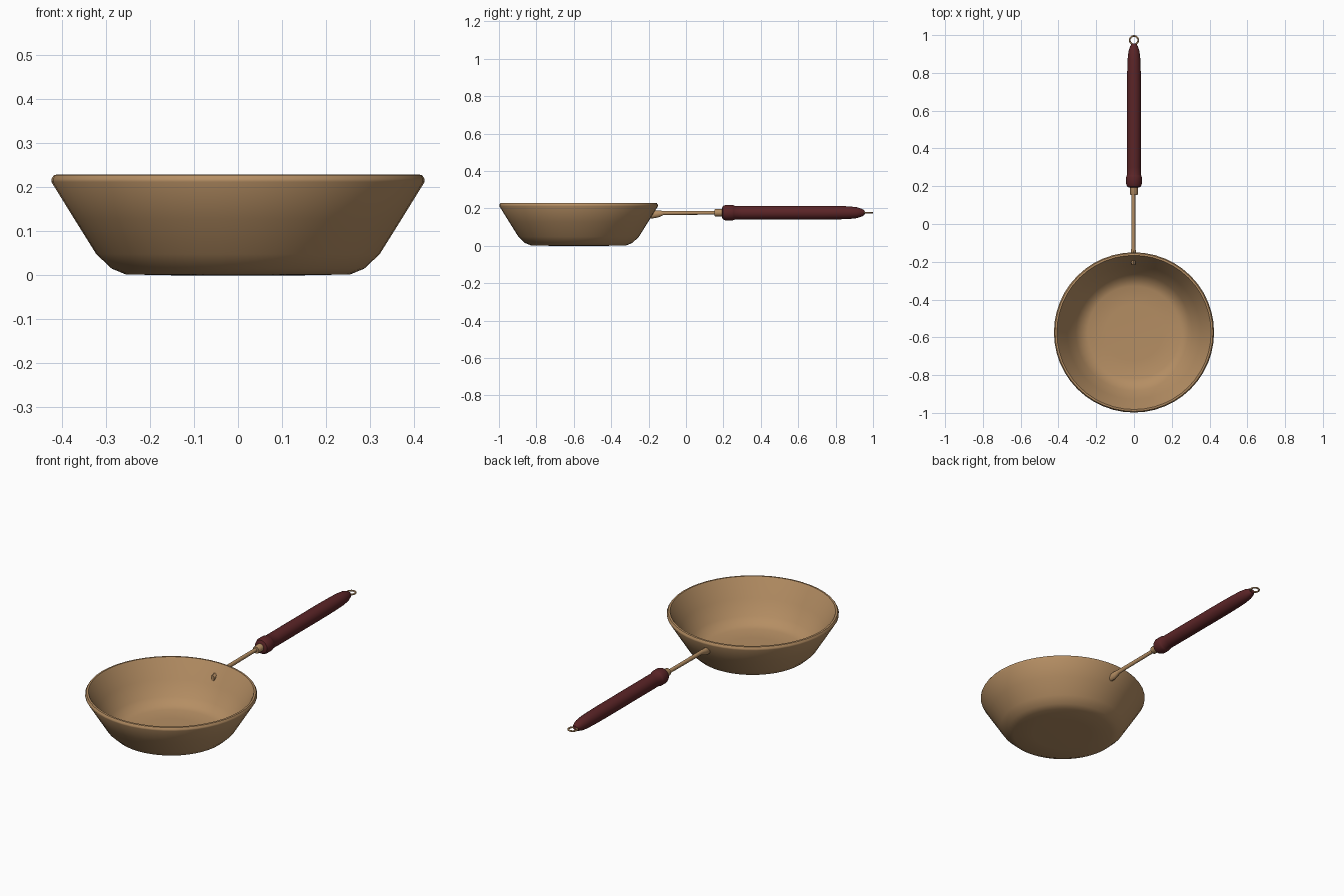
import bpy, bmesh, math
from mathutils import Matrix, Vector

if "Cube" in bpy.data.objects:
    bpy.data.objects.remove(bpy.data.objects["Cube"])


def material(name, rgb):
    m = bpy.data.materials.new(name)
    m.diffuse_color = (*rgb, 1)
    m.use_nodes = True
    m.node_tree.nodes["Principled BSDF"].inputs["Base Color"].default_value = m.diffuse_color
    return m


TAN = material("tan metal", (0.46, 0.27, 0.125))
MAROON = material("dark red wood", (0.105, 0.018, 0.020))


def finish(bm, name, mat, angle=35):
    bmesh.ops.remove_doubles(bm, verts=bm.verts, dist=1e-5)
    bmesh.ops.recalc_face_normals(bm, faces=bm.faces)
    me = bpy.data.meshes.new(name)
    bm.to_mesh(me)
    bm.free()
    me.materials.append(mat)
    ob = bpy.data.objects.new(name, me)
    bpy.context.collection.objects.link(ob)
    bpy.ops.object.select_all(action='DESELECT')
    ob.select_set(True)
    bpy.context.view_layer.objects.active = ob
    bpy.ops.object.shade_smooth_by_angle(angle=math.radians(angle))
    return ob


def lathe(name, profile, steps, mat, matrix, angle=35):
    """Spin (radius, height) points around z, then place with matrix."""
    bm = bmesh.new()
    vs = [bm.verts.new((r, 0, h)) for r, h in profile]
    es = [bm.edges.new(p) for p in zip(vs, vs[1:])]
    bmesh.ops.spin(bm, geom=vs + es, cent=(0, 0, 0), axis=(0, 0, 1),
                   angle=math.tau, steps=steps, use_duplicate=False)
    bmesh.ops.transform(bm, matrix=matrix, verts=bm.verts)
    return finish(bm, name, mat, angle)


# Pan bowl: outside, rolled rim, inside
bowl = [(0, 0.002), (0.15, 0.002), (0.255, 0.004), (0.287, 0.017), (0.322, 0.05),
        (0.372, 0.13), (0.424, 0.214), (0.424, 0.221), (0.418, 0.23),
        (0.408, 0.231), (0.402, 0.222), (0.354, 0.135), (0.308, 0.06),
        (0.276, 0.03), (0.245, 0.019), (0.15, 0.016), (0, 0.016)]
lathe("pan_bowl", bowl, 48, TAN, Matrix.Translation((0, -0.574, 0)), 40)

# Handle parts are spun around the y axis
Z = 0.179
ALONG_Y = Matrix.Translation((0, 0, Z)) @ Matrix.Rotation(-math.pi / 2, 4, 'X')

# Metal rod, flared down where it meets the bowl wall
bm = bmesh.new()
rings = []
for y, w, top, bottom in [(-0.215, 0.010, 0.180, 0.150), (-0.180, 0.016, 0.190, 0.148),
                          (-0.150, 0.014, 0.190, 0.153), (-0.120, 0.010, 0.189, 0.166),
                          (0.16, 0.010, 0.189, 0.169)]:
    mid, half = (top + bottom) / 2, (top - bottom) / 2
    rings.append([bm.verts.new((-0.003 + w * math.cos(a), y, mid + half * math.sin(a)))
                  for a in [math.tau * i / 12 for i in range(12)]])
for a, b in zip(rings, rings[1:]):
    for i in range(12):
        j = (i + 1) % 12
        bm.faces.new((a[i], a[j], b[j], b[i]))
bm.faces.new(rings[0])
bm.faces.new(rings[-1])
finish(bm, "handle_rod", TAN)

# Metal ferrule between rod and grip
lathe("ferrule", [(0, 0.153), (0.018, 0.153), (0.020, 0.157), (0.020, 0.205), (0, 0.205)],
      20, TAN, ALONG_Y)

# Wooden grip with collar and tapered end
grip = [(0, 0.192), (0.024, 0.192), (0.036, 0.198), (0.042, 0.213), (0.042, 0.247),
        (0.039, 0.256), (0.036, 0.261), (0.037, 0.30), (0.037, 0.72), (0.036, 0.80),
        (0.034, 0.87), (0.029, 0.915), (0.020, 0.942), (0.011, 0.955), (0, 0.957)]
lathe("grip", grip, 24, MAROON, ALONG_Y)

# Hanging ring at the end
bpy.ops.mesh.primitive_torus_add(location=(0, 0.973, Z), major_radius=0.0225,
                                 minor_radius=0.0045, major_segments=24, minor_segments=8)
ring = bpy.context.object
ring.name = "hanging_ring"
ring.data.materials.append(TAN)
bpy.ops.object.shade_smooth_by_angle(angle=math.radians(60))

# Rest the bowl exactly on z = 0
for ob in bpy.data.objects:
    ob.location.z -= 0.002
